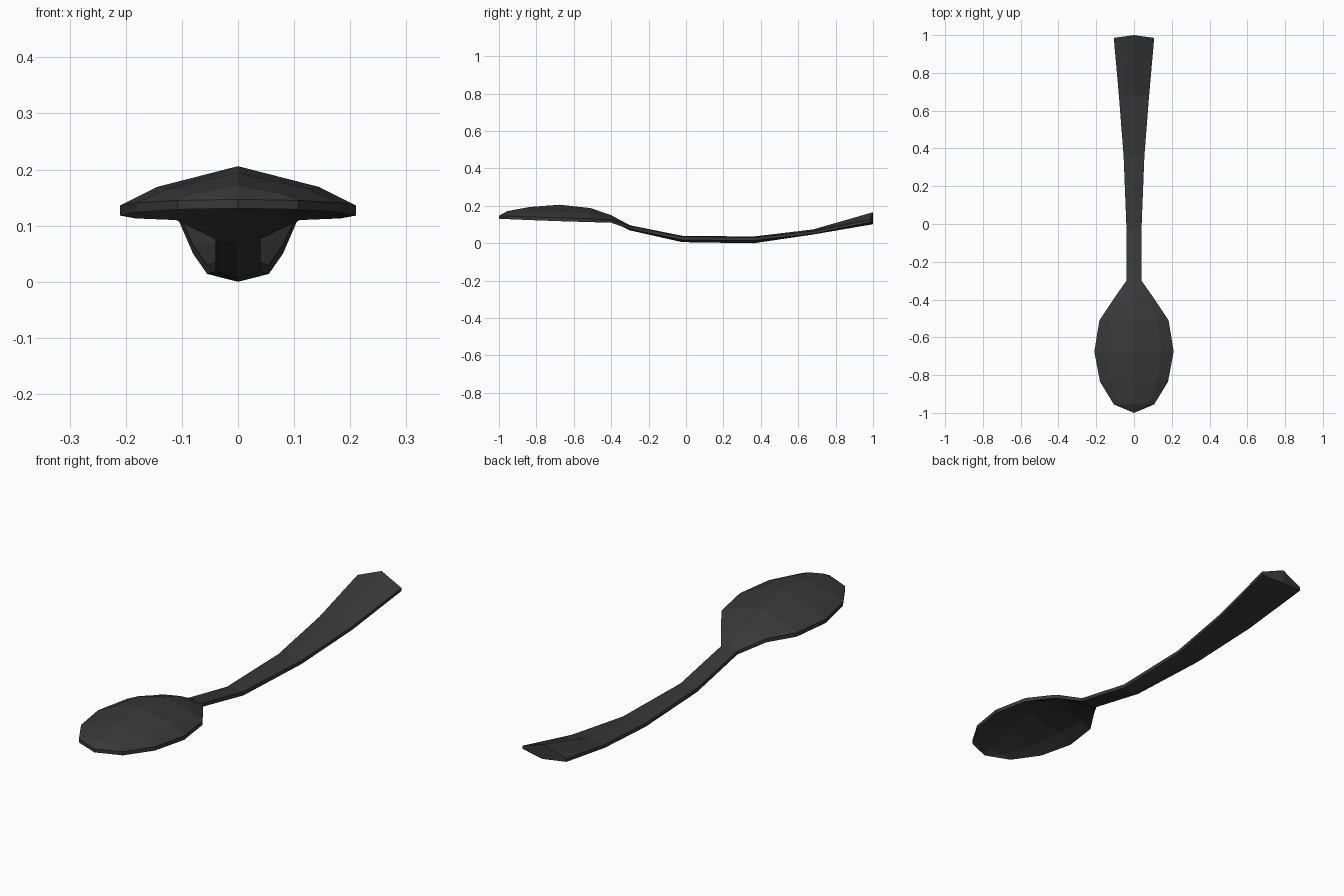
import bpy
import bmesh

# Stations along the spoon, tip to handle end:
# y, half width, top edge z, top centre z, bottom edge z, bottom centre z,
# shoulder fullness (0.31 = straight slope), forward bulge of the centre line
STATIONS = [
    (-1.000, 0.000, 0.147, 0.147, 0.131, 0.131, 0.31, 0.0),
    (-0.955, 0.107, 0.145, 0.172, 0.129, 0.152, 0.47, 0.0),
    (-0.835, 0.180, 0.141, 0.194, 0.124, 0.176, 0.47, 0.0),
    (-0.675, 0.210, 0.136, 0.206, 0.118, 0.188, 0.47, 0.0),
    (-0.510, 0.183, 0.131, 0.188, 0.113, 0.170, 0.47, 0.0),
    (-0.400, 0.110, 0.126, 0.150, 0.110, 0.128, 0.42, 0.0),
    (-0.300, 0.040, 0.091, 0.096, 0.076, 0.069, 0.31, 0.0),
    (-0.020, 0.040, 0.035, 0.040, 0.018, 0.006, 0.31, 0.0),
    (0.360, 0.055, 0.030, 0.036, 0.014, 0.000, 0.31, 0.0),
    (0.680, 0.080, 0.065, 0.074, 0.050, 0.047, 0.31, 0.0),
    (0.985, 0.107, 0.126, 0.166, 0.112, 0.102, 0.31, 0.015),
]
SHOULDER = 0.69


def section(y, w, top_edge, top_mid, low_edge, low_mid, full, bulge):
    """Closed cross-section: top left to right, then underside back."""
    def side(edge, mid, fractions):
        pts = []
        for f in fractions:
            a = abs(f)
            k = {0.0: 1.0, SHOULDER: full, 1.0: 0.0}[a]
            pts.append((f * w, y + bulge * (1 - a), edge + (mid - edge) * k))
        return pts
    fr = [-1.0, -SHOULDER, 0.0, SHOULDER, 1.0]
    return side(top_edge, top_mid, fr) + side(low_edge, low_mid, fr[::-1])


# Whole spoon lofted as one flat-faced shell, bowl facing down
bm = bmesh.new()
rings = [[bm.verts.new(p) for p in section(*s)] for s in STATIONS]
for a, b in zip(rings, rings[1:]):
    n = len(a)
    for i in range(n):
        j = (i + 1) % n
        bm.faces.new((a[i], a[j], b[j], b[i]))

# Handle end cap, split into strips
end = rings[-1]
for i in range(4):
    bm.faces.new((end[i], end[i + 1], end[8 - i], end[9 - i]))

# Collapse the tip to a single upright edge
bmesh.ops.remove_doubles(bm, verts=bm.verts, dist=0.0005)
bmesh.ops.recalc_face_normals(bm, faces=bm.faces)

mesh = bpy.data.meshes.new("spoon")
bm.to_mesh(mesh)
bm.free()
spoon = bpy.data.objects.new("spoon", mesh)
bpy.context.collection.objects.link(spoon)

# Dark grey material
dark = bpy.data.materials.new("dark_grey")
dark.diffuse_color = (0.04, 0.04, 0.04, 1)
mesh.materials.append(dark)
